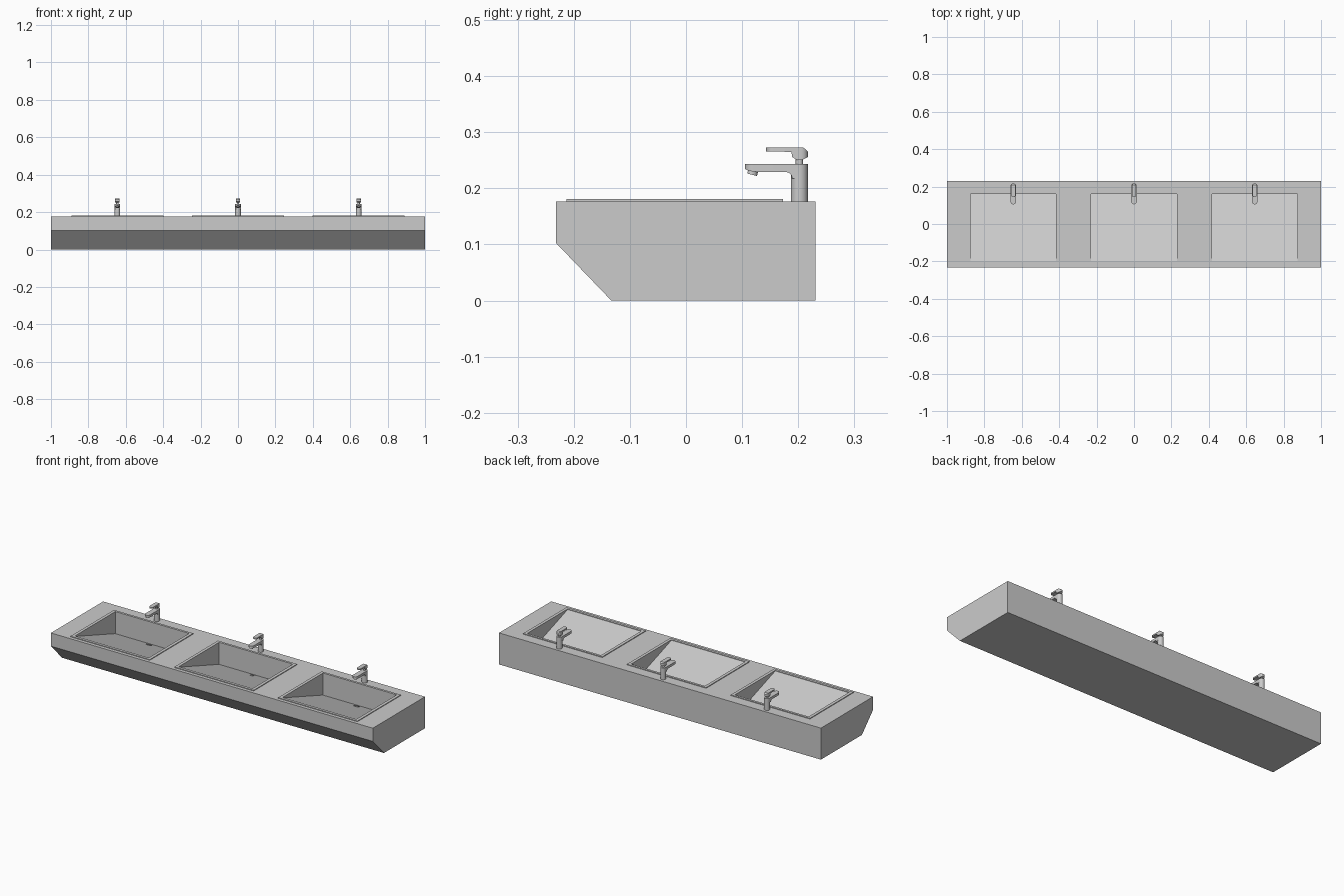
import bpy, bmesh, math

if "Cube" in bpy.data.objects:
    bpy.data.objects.remove(bpy.data.objects["Cube"])

SPACING = 0.645
CENTRES = (-SPACING, 0.0, SPACING)


def add_object(name, bm):
    bmesh.ops.recalc_face_normals(bm, faces=bm.faces)
    mesh = bpy.data.meshes.new(name)
    bm.to_mesh(mesh)
    bm.free()
    ob = bpy.data.objects.new(name, mesh)
    bpy.context.collection.objects.link(ob)
    return ob


def extrude(name, points, offset):
    """Prism from a closed outline of 3D points."""
    bm = bmesh.new()
    face = bm.faces.new([bm.verts.new(p) for p in points])
    out = bmesh.ops.extrude_face_region(bm, geom=[face])
    verts = [g for g in out["geom"] if isinstance(g, bmesh.types.BMVert)]
    bmesh.ops.translate(bm, verts=verts, vec=offset)
    return add_object(name, bm)


def side_prism(name, profile, half_width, cx=0.0):
    return extrude(name, [(cx - half_width, y, z) for y, z in profile],
                   (2 * half_width, 0, 0))


def capsule(name, r, y0, y1, z0, z1, n=16):
    """Upright prism with a rounded-end plan (a cylinder when y0 == y1)."""
    pts = []
    for cy, start in ((y1, 0.0), (y0, math.pi)):
        last = n if y0 == y1 else n + 1
        for i in range(last):
            a = start + math.pi * i / n
            pts.append((r * math.cos(a), cy + r * math.sin(a), z0))
    return extrude(name, pts, (0, 0, z1 - z0))


def boolean(ob, cutter, op):
    mod = ob.modifiers.new("cut", "BOOLEAN")
    mod.operation, mod.object, mod.solver = op, cutter, "EXACT"
    bpy.context.view_layer.objects.active = ob
    bpy.ops.object.modifier_apply(modifier=mod.name)
    bpy.data.objects.remove(cutter)


def smooth(ob):
    bpy.ops.object.select_all(action="DESELECT")
    ob.select_set(True)
    bpy.context.view_layer.objects.active = ob
    bpy.ops.object.shade_smooth_by_angle(angle=math.radians(30))


# Counter block with chamfered lower front
counter = side_prism("counter", [(-0.232, 0.177), (-0.232, 0.103), (-0.133, 0),
                                 (0.231, 0), (0.231, 0.177)], 1.0)

# Raised rims and sloping basins
for cx in CENTRES:
    rim = side_prism("rim", [(-0.213, 0.16), (0.173, 0.16),
                             (0.173, 0.181), (-0.213, 0.181)], 0.246, cx)
    boolean(counter, rim, "UNION")
for cx in CENTRES:
    basin = side_prism("basin_cutter", [(-0.198, 0.178), (-0.198, 0.2),
                                        (0.16, 0.2), (0.16, 0.057)], 0.229, cx)
    boolean(counter, basin, "DIFFERENCE")

# Tap column and neck
column = capsule("tap_column", 0.015, 0.202, 0.202, 0.176, 0.232)
neck = capsule("tap_neck", 0.0065, 0.202, 0.202, 0.24, 0.256)

# Spout with rounded ends and a fillet into the column
fillet = [(0.178 + 0.011 * math.sin(a), 0.218 + 0.011 * math.cos(a))
          for a in (math.pi / 2 * i / 6 for i in range(7))]
spout = side_prism("tap_spout", [(0.104, 0.243), (0.104, 0.235), (0.112, 0.231),
                                 (0.13, 0.229)] + fillet +
                   [(0.196, 0.218), (0.202, 0.229), (0.22, 0.229), (0.22, 0.243)], 0.03)
boolean(spout, capsule("plan", 0.015, 0.12, 0.202, 0.1, 0.3), "INTERSECT")

# Lever handle
handle = side_prism("tap_handle", [(0.142, 0.266), (0.142, 0.273), (0.209, 0.273),
                                   (0.218, 0.265), (0.218, 0.256), (0.208, 0.251),
                                   (0.197, 0.251), (0.189, 0.256), (0.188, 0.265)], 0.03)
boolean(handle, capsule("plan", 0.012, 0.155, 0.205, 0.2, 0.3), "INTERSECT")

# Tilted aerator under the spout tip
aerator = capsule("tap_aerator", 0.009, 0, 0, -0.005, 0.006)
aerator.location = (0, 0.119, 0.229)
aerator.rotation_euler.x = math.radians(-14)

# Drain cap on the basin slope
drain = capsule("drain", 0.015, 0, 0, -0.003, 0.002)
drain.location = (0, 0.13, 0.067)
drain.rotation_euler.x = -math.atan2(0.121, 0.358)

# Repeat the tap and drain at every basin
for part in (column, neck, spout, handle, aerator, drain):
    smooth(part)
    for side, cx in (("left", -SPACING), ("right", SPACING)):
        twin = part.copy()
        twin.name = part.name + "_" + side
        twin.location.x = cx
        bpy.context.collection.objects.link(twin)
